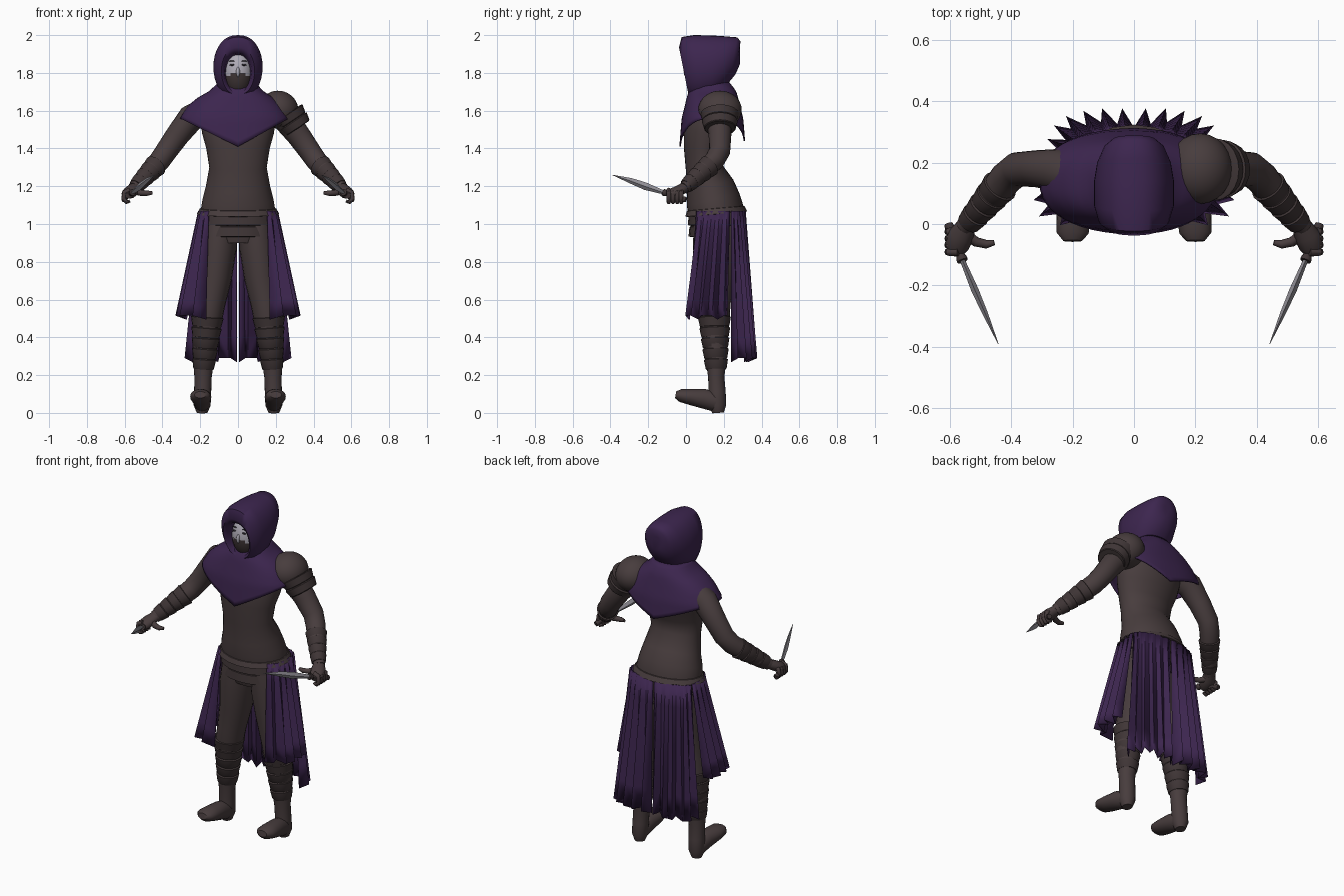
import bpy, bmesh, math
from mathutils import Vector, Matrix

cube = bpy.data.objects.get("Cube")
if cube:
    bpy.data.objects.remove(cube, do_unlink=True)


def material(name, r, g, b):
    m = bpy.data.materials.new(name)
    m.use_nodes = True
    m.diffuse_color = (r, g, b, 1)
    node = next(n for n in m.node_tree.nodes if n.type == 'BSDF_PRINCIPLED')
    node.inputs["Base Color"].default_value = (r, g, b, 1)
    return m


purple = material("purple cloth", .046, .019, .078)
leather = material("brown leather", .064, .046, .047)
strap = material("dark leather", .050, .036, .037)
skin = material("pale skin", .42, .40, .46)
steel = material("steel", .27, .26, .29)
dark = material("dark eye", .03, .025, .035)


def add(name, bm, mats, mirror=False, solid=0, angle=40):
    bmesh.ops.recalc_face_normals(bm, faces=bm.faces)
    me = bpy.data.meshes.new(name)
    bm.to_mesh(me)
    bm.free()
    for p in me.polygons:
        p.use_smooth = True
    me.set_sharp_from_angle(angle=math.radians(angle))
    ob = bpy.data.objects.new(name, me)
    bpy.context.scene.collection.objects.link(ob)
    for m in mats:
        me.materials.append(m)
    if solid:
        ob.modifiers.new("thickness", 'SOLIDIFY').thickness = solid
    if mirror:
        ob.modifiers.new("mirror", 'MIRROR')
    return ob


def skin_rows(rows, closed=True, caps=True):
    """Join rows of points into a surface."""
    bm = bmesh.new()
    vs = [[bm.verts.new(p) for p in row] for row in rows]
    n = len(rows[0])
    for a, b in zip(vs, vs[1:]):
        for i in range(n if closed else n - 1):
            j = (i + 1) % n
            bm.faces.new((a[i], a[j], b[j], b[i]))
    if closed and caps:
        bm.faces.new(vs[0])
        bm.faces.new(vs[-1])
    return bm


def tube(name, pts, mat, ref=(0, 1, 0), n=20, mirror=True, angle=50):
    """Oval sections (x, y, z, width, depth) along a path."""
    rows, ref = [], Vector(ref)
    pos = [Vector(p[:3]) for p in pts]
    for i, p in enumerate(pts):
        t = (pos[min(i + 1, len(pts) - 1)] - pos[max(i - 1, 0)]).normalized()
        a = ref.cross(t).normalized()
        b = t.cross(a)
        ring = [k * math.tau / n for k in range(n)]
        rows.append([pos[i] + a * p[3] * math.cos(k) + b * p[-1] * math.sin(k) for k in ring])
    return add(name, skin_rows(rows), [mat], mirror, angle=angle)


def wrap(name, p, q, turns, mat, mirror=True):
    """Overlapping stepped bands between two sections."""
    pts = []
    for i in range(turns):
        for f, grow in ((.02, .97), (.08, 1.06), (.9, 1.0), (.98, .95)):
            t = (i + f) / turns
            s = [a + (b - a) * t for a, b in zip(p, q)]
            pts.append(s[:3] + [r * grow for r in s[3:]])
    return tube(name, pts, mat, mirror=mirror, angle=30)


def ball(name, pos, size, mats, mirror=False, tilt=0):
    bm = bmesh.new()
    bmesh.ops.create_uvsphere(bm, u_segments=24, v_segments=24, radius=1)
    m = Matrix.Translation(pos) @ Matrix.Rotation(tilt, 4, 'Y') @ Matrix.Diagonal((*size, 1))
    bmesh.ops.transform(bm, matrix=m, verts=bm.verts)
    return add(name, bm, mats, mirror)


def along(line, u):
    """Point on an evenly spaced polyline."""
    f = u * (len(line) - 1)
    i = min(int(f), len(line) - 2)
    return Vector(line[i]).lerp(Vector(line[i + 1]), f - i)


def power(v, e):
    return math.copysign(abs(v) ** e, v)


# Torso and neck
tube("torso", [(0, .16, .90, .15, .11), (0, .16, .98, .19, .135), (0, .16, 1.07, .198, .148),
               (0, .143, 1.13, .188, .143), (0, .128, 1.2, .170, .127), (0, .095, 1.3, .152, .097),
               (0, .095, 1.4, .168, .107), (0, .11, 1.48, .19, .125), (0, .13, 1.56, .2, .125),
               (0, .14, 1.64, .17, .1), (0, .13, 1.7, .08, .07), (0, .11, 1.76, .06, .06)],
     leather, n=32, mirror=False)
wrap("hip_wrap", (0, .16, .93, .185, .138), (0, .16, 1.05, .196, .146), 2, strap, False)
wrap("belt", (0, .16, 1.05, .206, .155), (0, .157, 1.085, .202, .153), 1, leather, False)
wrap("collar", (0, .13, 1.68, .11, .1), (0, .13, 1.75, .095, .09), 2, leather, False)

# Legs, feet and shin wraps
tube("leg", [(.095, .16, .99, .09, .12), (.105, .155, .87, .097, .118), (.12, .155, .72, .088, .1),
             (.145, .15, .58, .078, .086), (.163, .15, .48, .076, .08), (.175, .155, .38, .068, .066),
             (.182, .16, .28, .055, .055), (.185, .16, .19, .046, .043), (.187, .165, .11, .045, .045),
             (.19, .167, .04, .045, .046), (.19, .17, 0, .028, .03)], leather)
tube("foot", [(.189, .19, .05, .035, .04), (.19, .15, .06, .046, .052), (.193, .09, .076, .05, .052),
              (.197, .02, .085, .056, .042), (.2, -.03, .092, .052, .034), (.2, -.055, .096, .03, .018)],
     leather, ref=(0, 0, 1))
wrap("shin_wrap", (.162, .15, .51, .082, .083), (.183, .16, .23, .054, .055), 5, strap)

# Arms and forearm wraps
tube("arm", [(.17, .155, 1.60, .07, .08), (.25, .175, 1.56, .072, .07), (.32, .18, 1.47, .063, .06),
             (.38, .178, 1.385, .058, .056), (.415, .15, 1.335, .056, .054), (.455, .1, 1.29, .053, .05),
             (.51, .04, 1.23, .043, .041), (.55, -.01, 1.19, .034, .03)], leather)
wrap("bracer", (.435, .125, 1.31, .058, .056), (.54, .0, 1.2, .04, .038), 4, strap)

# Hands
tube("palm", [(.545, -.005, 1.195, .032, .027), (.565, -.04, 1.175, .042, .03),
              (.578, -.075, 1.16, .04, .028), (.58, -.1, 1.15, .022, .016)], leather, ref=(0, 0, 1), n=12)
tube("thumb", [(.55, -.03, 1.175, .018), (.515, -.058, 1.165, .016), (.48, -.066, 1.163, .014),
               (.455, -.06, 1.165, .009)], leather, n=8)
for i in range(4):
    y = -.025 - i * .022
    tube(f"finger_{i + 1}", [(.572, y, 1.18, .013), (.602, y, 1.168, .013), (.606, y, 1.135, .012),
                             (.59, y, 1.115, .011), (.572, y, 1.122, .008)], leather, n=8)

# Daggers
tube("dagger_handle", [(.604, .0, 1.128, .014), (.6, -.012, 1.132, .016), (.595, -.025, 1.136, .011),
                       (.567, -.098, 1.16, .012), (.562, -.11, 1.164, .018), (.558, -.12, 1.168, .018)],
     strap, ref=(0, 0, 1), n=10)
tube("dagger_blade", [(.56, -.115, 1.166, .008, .01), (.518, -.215, 1.2, .012, .02),
                      (.485, -.29, 1.228, .009, .015), (.442, -.39, 1.26, .001, .001)],
     steel, ref=(0, 0, 1), n=4, angle=20)

# Head: pale face with a mask over the lower half
head = ball("face", (0, .085, 1.8), (.08, .085, .125), [skin, strap])
for p in head.data.polygons:
    p.material_index = int(p.center.z < 1.795 - abs(p.center.x) * .1)
ball("eye", (.03, .011, 1.842), (.015, .004, .005), [dark], True)
ball("brow", (.03, .017, 1.862), (.018, .004, .003), [dark], True)
ball("nose", (0, .002, 1.805), (.01, .014, .026), [skin])

# Hood: rings running from the face opening to the peak at the back
rows = []
for y, zc, rx, rz, tilt in [(.06, 1.8, .06, .09, 0), (.0, 1.8, .073, .105, .15),
                            (-.012, 1.81, .088, .125, .2), (.01, 1.825, .115, .165, .2),
                            (.06, 1.83, .13, .17, .1), (.14, 1.835, .13, .163, 0),
                            (.2, 1.85, .12, .143, -.1), (.25, 1.87, .098, .118, -.18),
                            (.275, 1.88, .07, .088, -.15), (.285, 1.885, .03, .04, 0)]:
    ring = []
    for k in range(36):
        a = k * math.tau / 36
        dz = rz * math.sin(a)
        ring.append((rx * power(math.cos(a), .85), y - tilt * dz, zc + dz))
    rows.append(ring)
bm = skin_rows(rows, caps=False)
bm.faces.new([v for v in bm.verts][-36:])
add("hood", bm, [purple], angle=60)

# Shoulder cape with pointed front and back hems
profile = [(1.75, .105, .09), (1.705, .15, .125), (1.665, .22, .137), (1.62, .27, .148),
           (1.56, .308, .163), (1.40, .315, .176)]


def cape_radius(z):
    for (z0, a0, b0), (z1, a1, b1) in zip(profile, profile[1:]):
        if z >= z1:
            t = (z0 - z) / (z0 - z1)
            return a0 + (a1 - a0) * t, b0 + (b1 - b0) * t
    return profile[-1][1:]


rows = []
for i in range(13):
    row = []
    for k in range(48):
        a = k * math.tau / 48
        c, s = power(math.cos(a), .85), power(math.sin(a), .85)
        hem = (1.41 if s < 0 else 1.44) + (.15 if s < 0 else .12) * abs(c)
        z = 1.75 + (hem - 1.75) * i / 12
        rx, ry = cape_radius(z)
        row.append((rx * c * (.88 if c > 0 else 1), .14 + ry * s, z))
    rows.append(row)
add("shoulder_cape", skin_rows(rows, caps=False), [purple], solid=.008, angle=60)

# Single shoulder guard on the left
ball("shoulder_guard", (.215, .18, 1.605), (.105, .115, .1), [leather], tilt=.35)
wrap("shoulder_guard_bands", (.262, .178, 1.585, .088, .096), (.315, .18, 1.505, .078, .084), 2, strap, False)


# Pleated skirt panels
def panel(name, top, bottom, pleats, hem, depth):
    rows, n = [], pleats * 2
    for r in range(7):
        v = r / 6
        row = []
        for i in range(n + 1):
            p = along(top, i / n).lerp(along(bottom, i / n), v)
            out = Vector((p.x, p.y - .16)).normalized()
            p += out * (depth * v + .004) * (1 if i % 2 else -.8)
            jag = .02 * (i % 2) + .022 * ((i * 3) % 4 == 2)
            row.append((max(p.x, .004), p.y, 1.068 + (hem + jag - 1.068) * v))
        rows.append(row)
    add(name, skin_rows(rows, closed=False), [purple], True, .006, 25)


panel("side_skirt", [(.158, .052), (.2, .105), (.208, .17), (.207, .235)],
      [(.185, .0), (.295, .04), (.305, .13), (.29, .225)], 5, .495, .024)
panel("back_skirt", [(.207, .24), (.175, .275), (.1, .305), (.004, .315)],
      [(.265, .245), (.225, .325), (.12, .352), (.004, .345)], 6, .27, .026)
